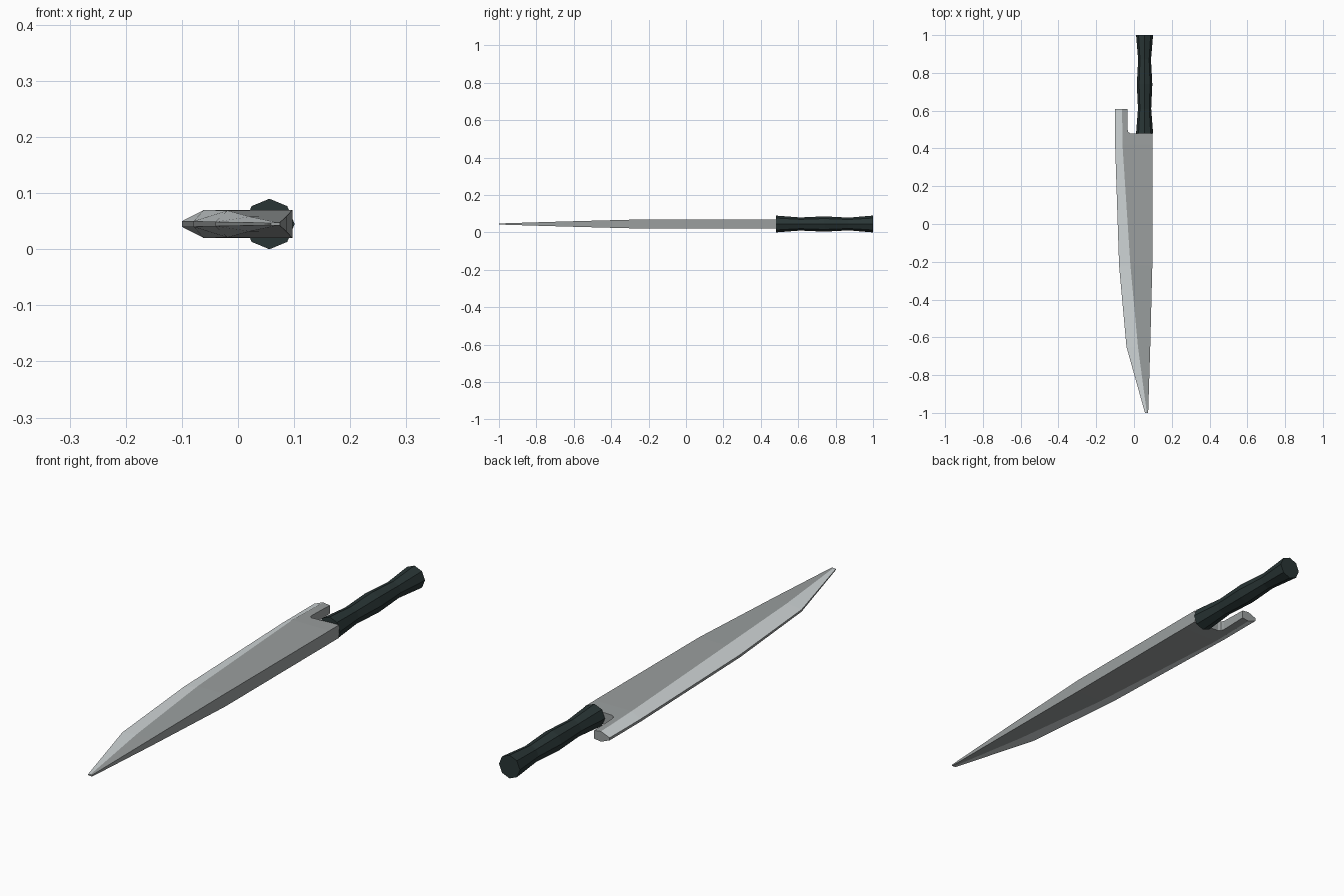
import bpy, bmesh, math

if "Cube" in bpy.data.objects:
    bpy.data.objects.remove(bpy.data.objects["Cube"])

ZC = 0.045  # height of the knife's central plane


def material(name, r, g, b):
    mat = bpy.data.materials.new(name)
    mat.diffuse_color = (r, g, b, 1)
    mat.use_nodes = True
    mat.node_tree.nodes["Principled BSDF"].inputs["Base Color"].default_value = mat.diffuse_color
    return mat


def finish(bm, name, *mats):
    bmesh.ops.recalc_face_normals(bm, faces=bm.faces)
    mesh = bpy.data.meshes.new(name)
    bm.to_mesh(mesh)
    bm.free()
    for mat in mats:
        mesh.materials.append(mat)
    obj = bpy.data.objects.new(name, mesh)
    bpy.context.collection.objects.link(obj)
    return obj


steel = material("dark_steel", 0.325, 0.345, 0.345)
ground = material("ground_edge", 0.63, 0.67, 0.68)
dark = material("dark_grip", 0.022, 0.036, 0.036)

# Blade stations: y, edge x, ridge x, spine x, half thickness at edge, ridge, spine
stations = [
    (-1.00, 0.058, 0.068, 0.075, 0.002, 0.003, 0.003),
    (-0.65, -0.040, 0.021, 0.086, 0.004, 0.013, 0.0135),
    (-0.22, -0.079, -0.019, 0.097, 0.005, 0.024, 0.025),
    (0.42, -0.100, -0.061, 0.097, 0.005, 0.025, 0.025),
]
# Heel hook and notch, running from the edge round to the spine
heel = [(-0.100, 0.61, 0.005), (-0.063, 0.61, 0.020), (-0.034, 0.61, 0.016),
        (-0.034, 0.50, 0.019), (-0.030, 0.486, 0.020), (-0.020, 0.48, 0.021),
        (0.097, 0.48, 0.025)]

bm = bmesh.new()
outlines = []
for side in (1, -1):
    rows = [[bm.verts.new((x, y, ZC + side * h))
             for x, h in ((e, he), (r, hr), (s, hs))]
            for y, e, r, s, he, hr, hs in stations]
    tail = [bm.verts.new((x, y, ZC + side * h)) for x, y, h in heel]
    for a, b in zip(rows, rows[1:]):
        for c in (0, 1):
            face = bm.faces.new((a[c], a[c + 1], b[c + 1], b[c]))
            face.material_index = 1 - c
    edge, ridge, spine = rows[-1]
    bm.faces.new((edge, ridge, tail[1], tail[0])).material_index = 1
    bm.faces.new([ridge, spine] + tail[:0:-1])
    outlines.append([r[0] for r in rows] + tail
                    + [r[2] for r in reversed(rows)] + [rows[0][1]])

# Rim joining the two blade sides
top, bottom = outlines
for i in range(len(top)):
    j = (i + 1) % len(top)
    bm.faces.new((top[i], top[j], bottom[j], bottom[i]))
finish(bm, "blade", steel, ground)

# Eight-sided grip with two waists
profile = [(0.48, 0.045), (0.61, 0.035), (0.74, 0.041), (0.87, 0.034), (1.00, 0.045)]
bm = bmesh.new()
rings = [[bm.verts.new((0.056 + r * math.cos(k * math.pi / 4), y,
                        ZC + r * math.sin(k * math.pi / 4))) for k in range(8)]
         for y, r in profile]
for a, b in zip(rings, rings[1:]):
    for k in range(8):
        n = (k + 1) % 8
        bm.faces.new((a[k], a[n], b[n], b[k]))
bm.faces.new(rings[0])
bm.faces.new(rings[-1])
finish(bm, "handle", dark)
